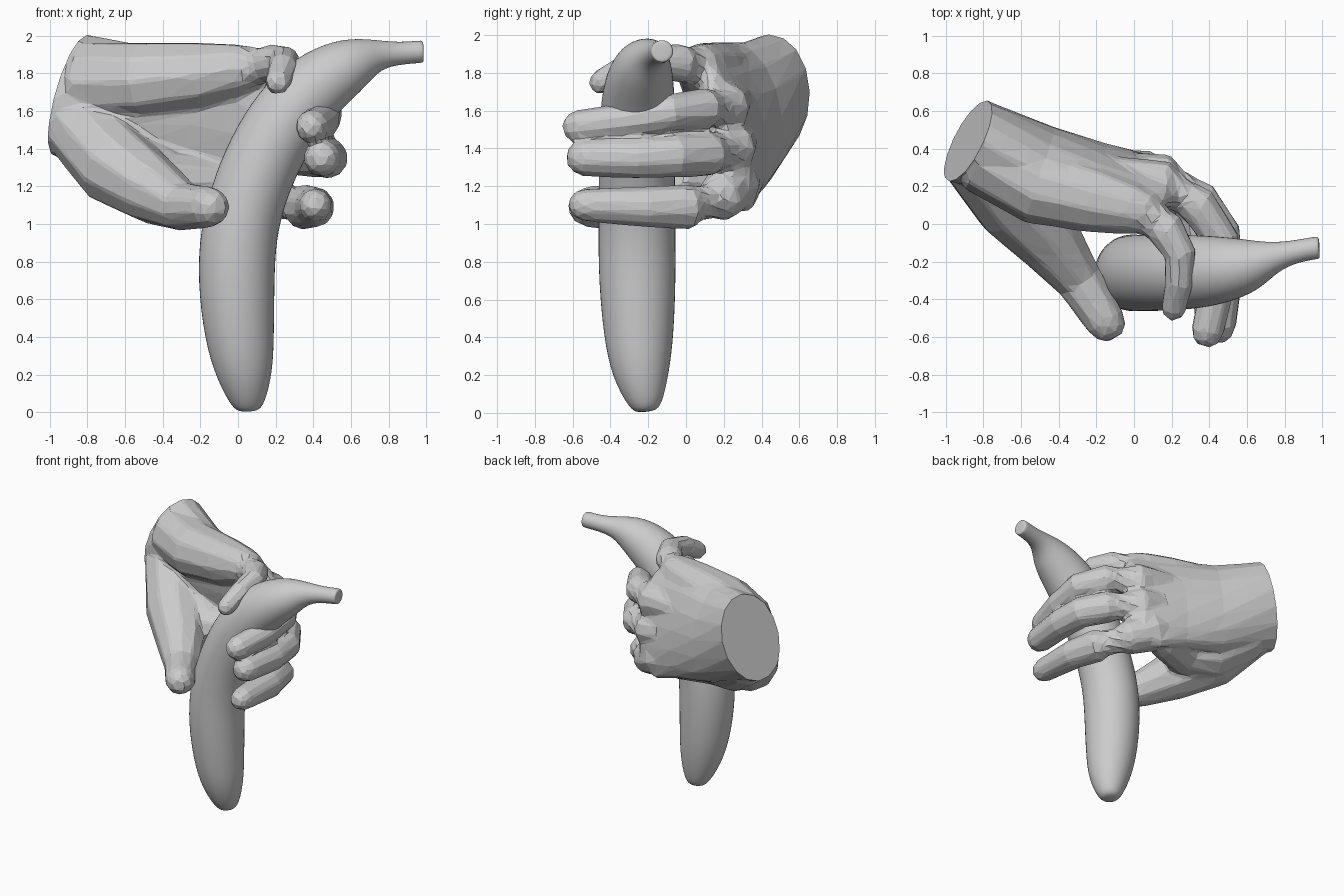
import bpy, bmesh
from math import cos, sin, tau
from mathutils import Vector

scene_cube = bpy.data.objects.get("Cube")
if scene_cube:
    bpy.data.objects.remove(scene_cube, do_unlink=True)

# One matte grey for everything
grey = bpy.data.materials.new("plain_grey")
grey.use_nodes = True
colour = (0.6, 0.6, 0.6, 1)
grey.diffuse_color = colour
shader = grey.node_tree.nodes["Principled BSDF"]
shader.inputs["Base Color"].default_value = colour
shader.inputs["Roughness"].default_value = 0.8


def loft(bm, rings, sides):
    """Skin a row of ellipses, each given as centre and two half axes."""
    rows = []
    for centre, u, v in rings:
        angles = [tau * i / sides for i in range(sides)]
        rows.append([bm.verts.new(centre + u * cos(a) + v * sin(a)) for a in angles])
    for low, high in zip(rows, rows[1:]):
        for i in range(sides):
            j = (i + 1) % sides
            bm.faces.new((low[i], low[j], high[j], high[i]))
    bm.faces.new(rows[0][::-1])
    bm.faces.new(rows[-1])


def tube_rings(points, radii, rounded=True):
    """Ellipses square to a path; optionally adds a rounded tip."""
    path = [Vector(p) for p in points]
    radii = list(radii)
    if rounded:
        ahead = (path[-1] - path[-2]).normalized()
        tip, r = path[-1], radii[-1]
        path += [tip + ahead * r * 0.55, tip + ahead * r * 0.9]
        radii += [r * 0.8, r * 0.4]
    rings = []
    for i, p in enumerate(path):
        ahead = (path[min(i + 1, len(path) - 1)] - path[max(i - 1, 0)]).normalized()
        side = Vector((0, 1, 0)) if abs(ahead.y) < 0.6 else Vector((0, 0, 1))
        u = (side - ahead * side.dot(ahead)).normalized()
        rings.append((p, u * radii[i], ahead.cross(u) * radii[i]))
    return rings


def make_object(name, bm):
    bmesh.ops.recalc_face_normals(bm, faces=bm.faces[:])
    mesh = bpy.data.meshes.new(name)
    bm.to_mesh(mesh)
    bm.free()
    mesh.materials.append(grey)
    obj = bpy.data.objects.new(name, mesh)
    bpy.context.collection.objects.link(obj)
    bpy.ops.object.select_all(action="DESELECT")
    obj.select_set(True)
    bpy.context.view_layer.objects.active = obj
    return obj


# Banana: a bent body narrowing into the stem
banana_path = [
    (.055, -.21, .005), (.055, -.212, .03), (.035, -.24, .2), (.007, -.25, .4),
    (-.011, -.258, .7), (0, -.26, .95), (.066, -.26, 1.2), (.17, -.26, 1.43),
    (.3, -.255, 1.63), (.46, -.245, 1.77), (.62, -.22, 1.86), (.74, -.175, 1.9),
    (.86, -.145, 1.905), (.975, -.125, 1.915), (.985, -.125, 1.915)]
banana_radii = [.045, .09, .158, .193, .213, .213, .21, .21,
                .206, .188, .148, .082, .06, .063, .058]
bm = bmesh.new()
loft(bm, tube_rings(banana_path, banana_radii, rounded=False), 12)
banana = make_object("banana", bm)
rounding = banana.modifiers.new("rounding", "SUBSURF")
rounding.levels = rounding.render_levels = 2
bpy.ops.object.modifier_apply(modifier=rounding.name)
bpy.ops.object.shade_smooth_by_angle(angle=0.8)

# Hand: palm slab first, running past the wrist so it can be cut flat
wrist = Vector((-.88, .44, 1.68))
wrist_u, wrist_v = Vector((.08, -.01, .325)), Vector((.1, .215, .02))
wrist_normal = wrist_u.cross(wrist_v).normalized()
palm = [
    (wrist + wrist_normal * 0.12, wrist_u, wrist_v),
    (wrist, wrist_u, wrist_v),
    (Vector((-.5, .32, 1.57)), Vector((0, -.05, .38)), Vector((.08, .19, 0))),
    (Vector((-.2, .26, 1.53)), Vector((0, -.08, .4)), Vector((.05, .15, 0))),
    (Vector((.03, .22, 1.48)), Vector((.01, -.1, .42)), Vector((.05, .12, 0))),
    (Vector((.14, .2, 1.46)), Vector((.01, -.08, .38)), Vector((.05, .11, 0))),
    (Vector((.22, .17, 1.45)), Vector((.01, -.05, .28)), Vector((.03, .06, 0)))]
bm = bmesh.new()
loft(bm, palm, 16)

# Heel of the palm, thumb web, thumb, then the fingers from top to bottom
digits = [
    ([(-.8, .38, 1.75), (-.5, .2, 1.76), (-.2, .13, 1.79), (.0, .08, 1.82)],
     [.22, .21, .18, .14]),
    ([(-.78, .34, 1.45), (-.55, .19, 1.28), (-.34, .15, 1.22), (-.1, .23, 1.21)],
     [.2, .2, .16, .14]),
    ([(-.84, .36, 1.52), (-.64, .12, 1.3), (-.44, -.1, 1.17), (-.29, -.3, 1.09),
      (-.15, -.52, 1.09)], [.2, .22, .18, .13, .11]),
    ([(-.1, .12, 1.81), (.05, .06, 1.83), (.17, -.03, 1.85), (.245, -.16, 1.86),
      (.24, -.31, 1.83), (.21, -.45, 1.75)], [.13, .125, .105, .088, .078, .068]),
    ([(-.1, .25, 1.64), (.15, .21, 1.62), (.34, .1, 1.61), (.46, -.08, 1.59),
      (.45, -.3, 1.55), (.39, -.57, 1.515)], [.11, .13, .11, .1, .095, .09]),
    ([(-.1, .27, 1.43), (.15, .24, 1.4), (.34, .12, 1.37), (.455, -.05, 1.36),
      (.475, -.25, 1.35), (.445, -.54, 1.35)], [.12, .135, .12, .115, .11, .1]),
    ([(-.12, .27, 1.26), (.05, .25, 1.21), (.2, .18, 1.14), (.35, .01, 1.09),
      (.405, -.2, 1.09), (.41, -.54, 1.1)], [.13, .145, .13, .122, .11, .088])]
for points, radii in digits:
    loft(bm, tube_rings(points, radii), 10)
hand = make_object("hand", bm)

# Fuse the parts into one skin and reduce it to broad flat facets
fuse = hand.modifiers.new("fuse", "REMESH")
fuse.mode = "VOXEL"
fuse.voxel_size = 0.016
soften = hand.modifiers.new("soften", "SMOOTH")
soften.iterations = 8
facet = hand.modifiers.new("facet", "DECIMATE")
facet.ratio = 0.035
for name in ("fuse", "soften", "facet"):
    bpy.ops.object.modifier_apply(modifier=name)

# Flat cut across the wrist
bm = bmesh.new()
bm.from_mesh(hand.data)
everything = bm.verts[:] + bm.edges[:] + bm.faces[:]
cut = bmesh.ops.bisect_plane(bm, geom=everything, plane_co=wrist,
                             plane_no=wrist_normal, clear_outer=True)
rim = [e for e in cut["geom_cut"] if isinstance(e, bmesh.types.BMEdge)]
bmesh.ops.holes_fill(bm, edges=rim, sides=0)
bmesh.ops.recalc_face_normals(bm, faces=bm.faces[:])
for face in bm.faces:
    face.smooth = False
bm.to_mesh(hand.data)
bm.free()
